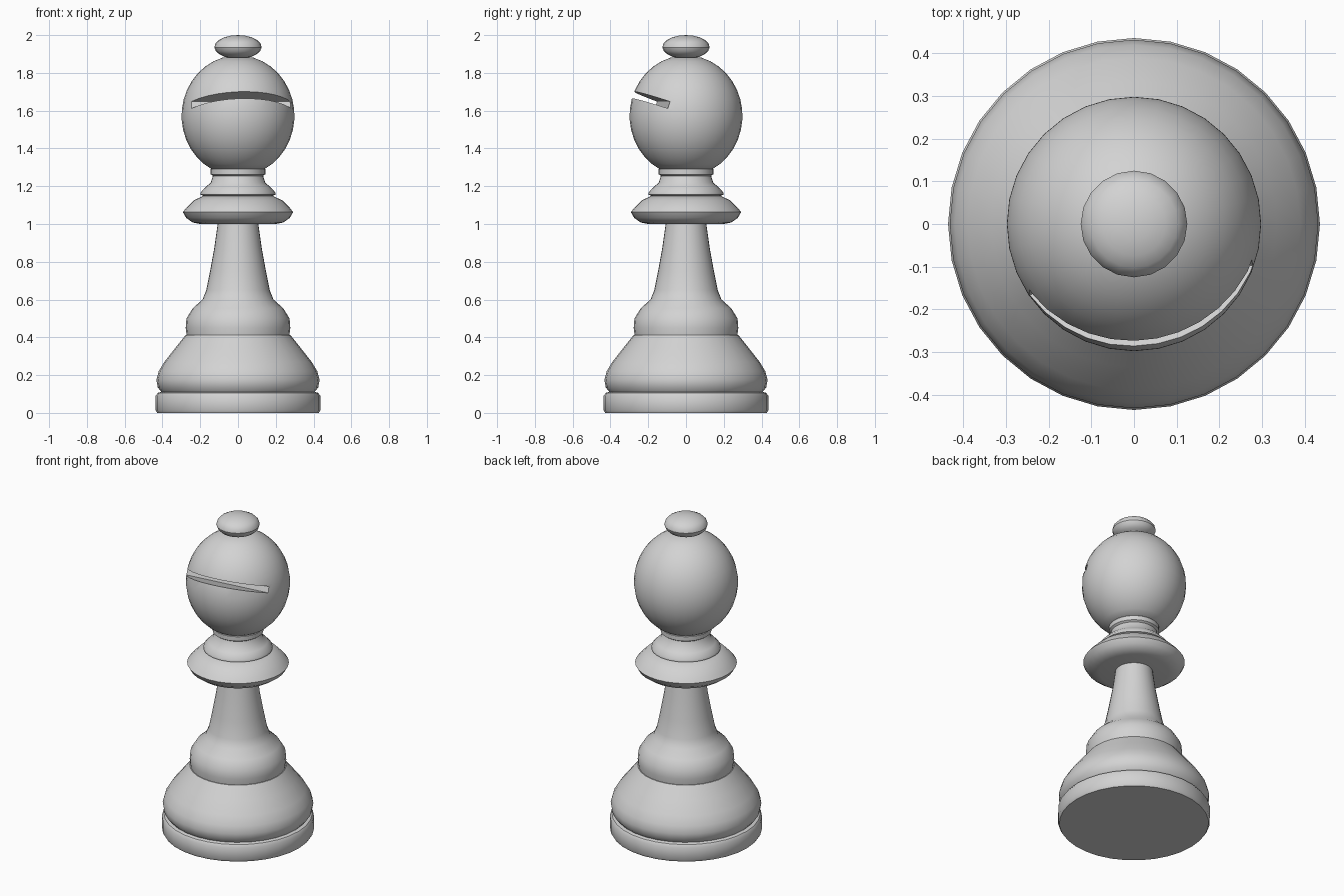
import bpy
import bmesh
import math
from mathutils import Matrix, Vector

default_cube = bpy.data.objects.get("Cube")
if default_cube:
    bpy.data.objects.remove(default_cube, do_unlink=True)

# One plain grey for the whole piece
grey = bpy.data.materials.new("light grey")
grey.use_nodes = True
grey.diffuse_color = (0.65, 0.65, 0.65, 1)
grey.node_tree.nodes["Principled BSDF"].inputs["Base Color"].default_value = grey.diffuse_color


def make_object(name, bm):
    mesh = bpy.data.meshes.new(name)
    bm.to_mesh(mesh)
    bm.free()
    mesh.materials.append(grey)
    obj = bpy.data.objects.new(name, mesh)
    bpy.context.collection.objects.link(obj)
    return obj


def activate(obj):
    bpy.ops.object.select_all(action="DESELECT")
    obj.select_set(True)
    bpy.context.view_layer.objects.active = obj


def smooth(obj, degrees=35):
    activate(obj)
    bpy.ops.object.shade_smooth_by_angle(angle=math.radians(degrees))


def lathe(name, profile, sides=32):
    """Turn a (radius, height) profile around z and close both ends."""
    bm = bmesh.new()
    ends = [(0, profile[0][1])] + list(profile) + [(0, profile[-1][1])]
    verts = [bm.verts.new((r, 0, z)) for r, z in ends]
    edges = [bm.edges.new(pair) for pair in zip(verts, verts[1:])]
    bmesh.ops.spin(bm, geom=verts + edges, axis=(0, 0, 1), cent=(0, 0, 0),
                   angle=math.tau, steps=sides, use_merge=False)
    bmesh.ops.remove_doubles(bm, verts=bm.verts[:], dist=0.0005)
    bmesh.ops.recalc_face_normals(bm, faces=bm.faces[:])
    return make_object(name, bm)


def oval(radius, half_height, centre, start, end, steps):
    """Profile of an ellipsoid between two latitudes in degrees."""
    angles = [math.radians(start + (end - start) * i / steps) for i in range(steps + 1)]
    return [(radius * math.cos(a), centre + half_height * math.sin(a)) for a in angles]


# Foot disc with softened rims
foot = lathe("foot", [(0.428, 0), (0.436, 0.014), (0.436, 0.09),
                      (0.425, 0.106), (0.405, 0.112)])

# Rounded bell above the foot
bell = lathe("bell", [(0.405, 0.11), (0.425, 0.135), (0.432, 0.175), (0.42, 0.22),
                      (0.39, 0.27), (0.335, 0.34), (0.277, 0.413)])

# Shoulder flowing into the tapered stem
stem = lathe("stem", [(0.272, 0.41), (0.277, 0.45), (0.273, 0.5), (0.24, 0.553),
                      (0.188, 0.6), (0.168, 0.65), (0.148, 0.75), (0.126, 0.87),
                      (0.106, 1.01)])

# Wide collar with a sharp rim
collar = lathe("collar", [(0.2, 1), (0.24, 1.008), (0.275, 1.033), (0.292, 1.063),
                          (0.275, 1.085), (0.235, 1.125), (0.18, 1.15)])

# Small collar and neck ring
neck = lathe("neck", [(0.18, 1.148), (0.199, 1.155), (0.197, 1.168), (0.17, 1.197),
                      (0.145, 1.218), (0.133, 1.255), (0.145, 1.263), (0.145, 1.29),
                      (0.135, 1.3)])

# Egg-shaped head
head = lathe("head", oval(0.299, 0.32, 1.573, -63, 74, 14))

# Slanted slit: the inner edge of the cutter lies at its origin
cut = bmesh.new()
bmesh.ops.create_cube(cut, size=1)
bmesh.ops.scale(cut, vec=(1.2, 0.5, 0.038), verts=cut.verts[:])
bmesh.ops.translate(cut, vec=(0, -0.25, 0), verts=cut.verts[:])
cutter = make_object("slit_cutter", cut)
cutter.hide_render = True
cutter.matrix_world = (Matrix.Translation(Vector((0, -0.127, 1.63)))
                       @ Matrix.Rotation(math.radians(7.5), 4, "Z")
                       @ Matrix.Rotation(math.radians(-19), 4, "X"))
slit = head.modifiers.new("slit", "BOOLEAN")
slit.operation = "DIFFERENCE"
slit.solver = "EXACT"
slit.object = cutter
activate(head)
bpy.ops.object.modifier_apply(modifier=slit.name)
bpy.data.objects.remove(cutter, do_unlink=True)

# Flattened finial ball
finial = lathe("finial", oval(0.125, 0.063, 1.937, -75, 90, 9), sides=20)

for part in (foot, bell, stem, collar, neck, head, finial):
    smooth(part)
